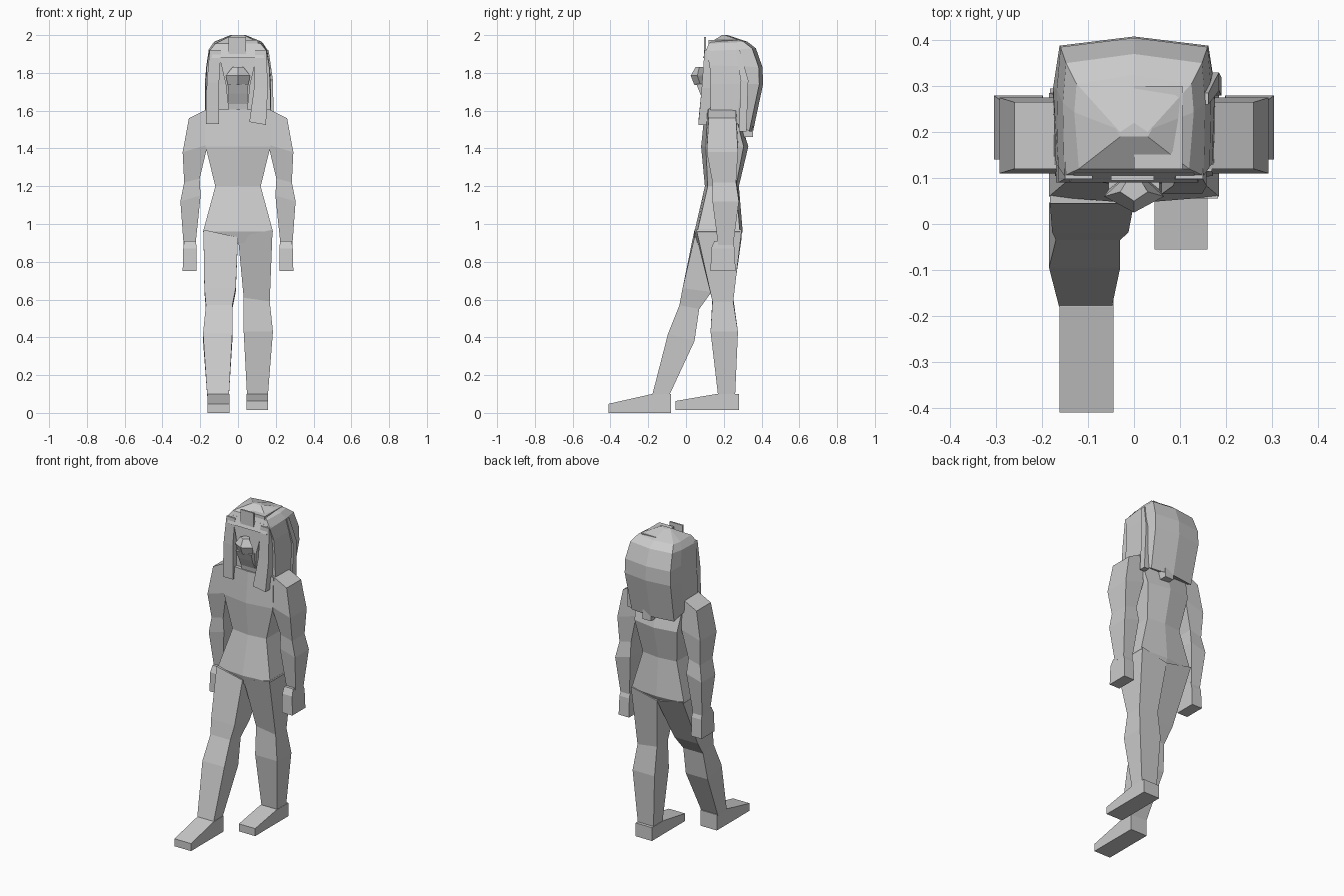
import bpy


def loft(name, rings):
    """Skin a list of equal-length point rings and cap both ends."""
    n = len(rings[0])
    verts = [p for r in rings for p in r]
    faces = [tuple(range(n)), tuple(range(len(verts) - n, len(verts)))]
    for i in range(len(rings) - 1):
        for j in range(n):
            k = (j + 1) % n
            faces.append((i * n + j, i * n + k, (i + 1) * n + k, (i + 1) * n + j))
    me = bpy.data.meshes.new(name)
    me.from_pydata(verts, [], faces)
    ob = bpy.data.objects.new(name, me)
    bpy.context.collection.objects.link(ob)
    bpy.context.view_layer.objects.active = ob
    bpy.ops.object.mode_set(mode='EDIT')
    bpy.ops.mesh.select_all(action='SELECT')
    bpy.ops.mesh.normals_make_consistent(inside=False)
    bpy.ops.object.mode_set(mode='OBJECT')
    return ob


def quad(x0, x1, y0, y1, z0, z1, zb=None):
    """Four-sided ring: z0 at x0, z1 at x1; zb overrides the back height."""
    b0, b1 = (z0, z1) if zb is None else (zb, zb)
    return [(x0, y0, z0), (x1, y0, z1), (x1, y1, b1), (x0, y1, b0)]


def box(name, x0, x1, y0, y1, z0, z1):
    return loft(name, [quad(x0, x1, y0, y1, z, z) for z in (z0, z1)])


def flip(ring, s):
    return [(s * x, y, z) for x, y, z in ring]


def hexring(w, yf, yb, z, bulge=0.015, wb=None):
    wb = wb or w
    return [(-w, yf + bulge, z), (0, yf, z), (w, yf + bulge, z),
            (wb, yb - bulge, z), (0, yb, z), (-wb, yb - bulge, z)]


# Torso
loft("torso", [hexring(0.17, 0.10, 0.27, 1.605), hexring(0.172, 0.08, 0.33, 1.41, 0.025, 0.15),
               hexring(0.12, 0.10, 0.28, 1.20), hexring(0.185, 0.045, 0.30, 0.96),
               hexring(0.15, 0.06, 0.27, 0.90)])

# Arms and hands
for s, side in ((1, "left"), (-1, "right")):
    arm = [quad(0.16, 0.26, 0.12, 0.265, 1.61, 1.56),
           quad(0.16, 0.293, 0.11, 0.275, 1.42, 1.38),
           quad(0.203, 0.285, 0.14, 0.265, 1.24, 1.22),
           quad(0.198, 0.305, 0.14, 0.28, 1.15, 1.12),
           quad(0.225, 0.288, 0.17, 0.25, 0.89, 0.89)]
    loft(side + "_arm", [flip(r, s) for r in arm])
    hand = [quad(0.222, 0.285, 0.15, 0.245, 0.91, 0.91),
            quad(0.22, 0.29, 0.133, 0.258, 0.87, 0.87),
            quad(0.22, 0.293, 0.13, 0.262, 0.75, 0.75)]
    loft(side + "_hand", [flip(r, s) for r in hand])

# Standing leg, then striding leg
loft("standing_leg", [quad(0.0, 0.183, 0.055, 0.295, 0.93, 0.97),
                      quad(0.03, 0.168, 0.14, 0.25, 0.61, 0.59),
                      quad(0.03, 0.185, 0.13, 0.275, 0.43, 0.43),
                      quad(0.048, 0.158, 0.17, 0.26, 0.09, 0.09)])
loft("striding_leg", [quad(-0.183, 0.0, 0.045, 0.295, 0.97, 0.93),
                      quad(-0.178, -0.012, -0.018, 0.135, 0.66, 0.66, 0.64),
                      quad(-0.17, -0.03, -0.035, 0.07, 0.57, 0.57, 0.55),
                      quad(-0.185, -0.03, -0.095, 0.045, 0.42, 0.42, 0.38),
                      quad(-0.163, -0.048, -0.18, -0.09, 0.09, 0.09)])


def foot(name, x0, x1, toe, ankle, heel, z):
    prof = [(toe, z), (heel, z), (heel, 0.1), (ankle, 0.1), (toe, z + 0.048)]
    loft(name, [[(x, y, h) for y, h in prof] for x in (x0, x1)])


foot("standing_foot", 0.045, 0.16, -0.055, 0.16, 0.28, 0.015)
foot("striding_foot", -0.162, -0.045, -0.41, -0.18, -0.08, 0.0)


# Headdress shell
def headring(wf, ws, wb, yf, yb, zf, zb):
    ym, zm = yf * 0.4 + yb * 0.6, (zf + zb) / 2
    return [(-wf, yf, zf), (0, yf, zf), (wf, yf, zf), (ws, ym, zm),
            (wb, yb - 0.02, zb), (0, yb, zb), (-wb, yb - 0.02, zb), (-ws, ym, zm)]


loft("headdress", [headring(*r) for r in (
    (0.174, 0.176, 0.15, 0.13, 0.355, 1.58, 1.49),
    (0.17, 0.176, 0.162, 0.13, 0.408, 1.74, 1.74),
    (0.165, 0.168, 0.16, 0.125, 0.405, 1.84, 1.83),
    (0.152, 0.155, 0.148, 0.105, 0.37, 1.915, 1.93),
    (0.12, 0.13, 0.125, 0.12, 0.325, 1.955, 1.965),
    (0.03, 0.04, 0.03, 0.19, 0.22, 2.0, 2.0))])
box("back_flap", 0.0, 0.06, 0.29, 0.355, 1.46, 1.52)
loft("side_band", [quad(0.15, 0.162, 0.26, 0.285, 1.92, 1.92),
                   quad(0.16, 0.185, 0.29, 0.33, 1.76, 1.76),
                   quad(0.155, 0.19, 0.28, 0.32, 1.49, 1.49)])

# Front lappets and brow band
loft("left_lappet", [quad(0.09, 0.15, 0.098, 0.15, 1.92, 1.92),
                     quad(0.085, 0.158, 0.083, 0.15, 1.72, 1.72),
                     quad(0.06, 0.148, 0.065, 0.11, 1.54, 1.525)])
loft("right_lappet", [quad(-0.15, -0.09, 0.098, 0.15, 1.92, 1.92),
                      quad(-0.165, -0.10, 0.09, 0.15, 1.75, 1.75),
                      quad(-0.17, -0.10, 0.09, 0.15, 1.53, 1.53)])
loft("brow_band", [quad(-0.14, 0.14, 0.09, 0.15, 1.88, 1.88),
                   quad(-0.13, 0.13, 0.11, 0.15, 1.93, 1.93)])
box("crest_plate", -0.05, 0.043, 0.095, 0.105, 1.90, 1.99)
box("crown_panel", 0.0, 0.105, 0.12, 0.30, 1.95, 1.975)

# Face, muzzle and chin
loft("face", [quad(-0.05, 0.05, 0.11, 0.2, 1.60, 1.60),
              quad(-0.065, 0.065, 0.09, 0.2, 1.74, 1.74),
              quad(-0.10, 0.10, 0.10, 0.2, 1.89, 1.89)])
loft("muzzle", [[(-0.03, 0.07, 1.83), (0, 0.05, 1.83), (0.03, 0.07, 1.83), (0, 0.12, 1.83)],
                [(-0.065, 0.06, 1.785), (0, 0.025, 1.785), (0.065, 0.06, 1.785), (0, 0.12, 1.785)],
                [(-0.055, 0.075, 1.74), (0, 0.045, 1.735), (0.055, 0.075, 1.74), (0, 0.12, 1.74)]])
loft("chin", [quad(-0.055, 0.055, 0.055, 0.13, 1.74, 1.74),
              quad(-0.05, 0.05, 0.075, 0.13, 1.69, 1.69),
              quad(-0.05, 0.05, 0.10, 0.13, 1.635, 1.635)])
